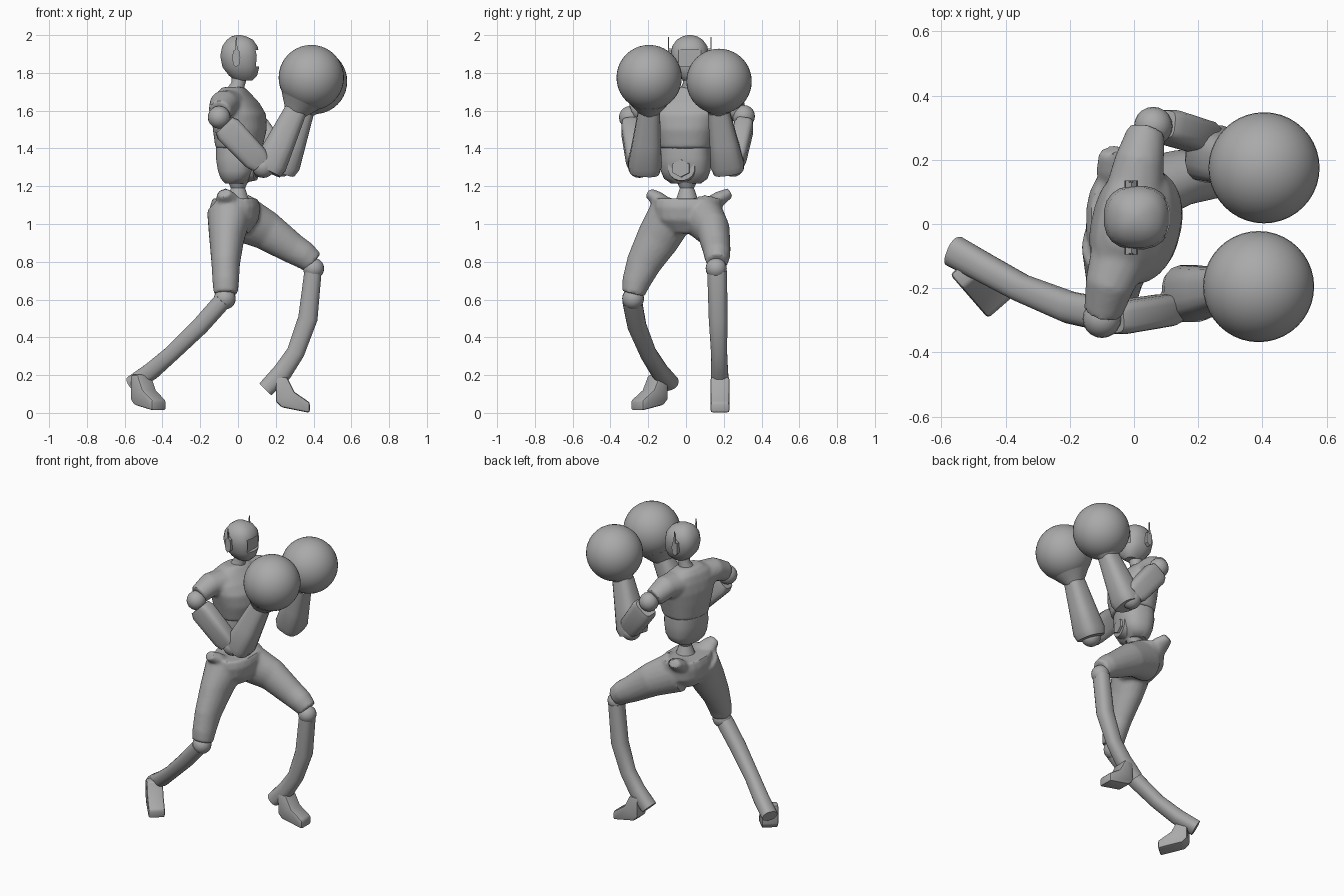
import bpy, bmesh, math
from mathutils import Vector, Matrix

old = bpy.data.objects.get("Cube")
if old:
    bpy.data.objects.remove(old, do_unlink=True)

grey = bpy.data.materials.new("plain grey")
grey.use_nodes = True
grey.diffuse_color = (0.4, 0.4, 0.4, 1)
grey.node_tree.nodes["Principled BSDF"].inputs["Base Color"].default_value = (0.4, 0.4, 0.4, 1)
parts = []
Y, X = Vector((0, 1, 0)), Vector((1, 0, 0))


def finish(name, bm):
    bmesh.ops.recalc_face_normals(bm, faces=bm.faces)
    mesh = bpy.data.meshes.new(name)
    bm.to_mesh(mesh)
    bm.free()
    mesh.materials.append(grey)
    ob = bpy.data.objects.new(name, mesh)
    bpy.context.collection.objects.link(ob)
    parts.append(ob)
    return ob


def loft(name, rings, u=Y, v=None, n=20, power=2):
    """Skin of rounded rings (centre, half size along u, half size along v)."""
    bm = bmesh.new()
    loops = []
    for i, (c, a, b) in enumerate(rings):
        side, fwd = u, v
        if v is None:
            t = Vector(rings[min(i + 1, len(rings) - 1)][0]) - Vector(rings[max(i - 1, 0)][0])
            t.normalize()
            side = (u - t * u.dot(t)).normalized()
            fwd = t.cross(side)
        loop = []
        for k in range(n):
            ang = math.tau * (k + 0.5) / n
            p, q = math.cos(ang), math.sin(ang)
            p = math.copysign(abs(p) ** (2 / power), p)
            q = math.copysign(abs(q) ** (2 / power), q)
            loop.append(bm.verts.new(Vector(c) + side * a * p + fwd * b * q))
        loops.append(loop)
    for lo, hi in zip(loops, loops[1:]):
        for k in range(n):
            bm.faces.new((lo[k], lo[(k + 1) % n], hi[(k + 1) % n], hi[k]))
    bm.faces.new(loops[0])
    bm.faces.new(loops[-1])
    return finish(name, bm)


def ball(name, c, r, n=20):
    bm = bmesh.new()
    bmesh.ops.create_uvsphere(bm, u_segments=n, v_segments=n // 2, radius=r,
                              matrix=Matrix.Translation(c))
    return finish(name, bm)


def prism(name, outline, width, matrix):
    """Outline in local x, z, extruded along local y."""
    bm = bmesh.new()
    face = bm.faces.new([bm.verts.new((x, -width / 2, z)) for x, z in outline])
    ext = bmesh.ops.extrude_face_region(bm, geom=[face])["geom"]
    bmesh.ops.translate(bm, vec=(0, width, 0),
                        verts=[g for g in ext if isinstance(g, bmesh.types.BMVert)])
    bm.transform(matrix)
    return finish(name, bm)


def apply(ob, kind, **settings):
    mod = ob.modifiers.new(kind, kind)
    for key, value in settings.items():
        setattr(mod, key, value)
    bpy.context.view_layer.objects.active = ob
    bpy.ops.object.modifier_apply(modifier=mod.name)


def drop(ob):
    parts.remove(ob)
    bpy.data.objects.remove(ob, do_unlink=True)


def fuse(name, pieces):
    """Blend overlapping pieces into one garment surface."""
    bm = bmesh.new()
    for ob in list(pieces):
        bm.from_mesh(ob.data)
        drop(ob)
    ob = finish(name, bm)
    apply(ob, "REMESH", mode="VOXEL", voxel_size=0.011)
    apply(ob, "SMOOTH", factor=0.5, iterations=4)
    return ob


# Head with recessed visor, ears and aerials
head = loft("head", [((cx, 0.02, z), a, b) for z, cx, a, b in [
    (1.76, 0.03, 0.035, 0.045), (1.785, 0.027, 0.065, 0.075), (1.83, 0.015, 0.09, 0.098),
    (1.89, 0.01, 0.1, 0.105), (1.94, 0.01, 0.095, 0.095), (1.975, 0.01, 0.07, 0.07),
    (1.993, 0.005, 0.04, 0.04), (2.0, 0.005, 0.012, 0.012)]], v=X, power=2.4)
visor = prism("visor_cutter", [(0.092, 1.835), (0.2, 1.835), (0.2, 1.92), (0.092, 1.92)], 0.12,
              Matrix.Translation((0, 0.02, 0)))
apply(head, "BOOLEAN", object=visor, operation="DIFFERENCE", solver="EXACT")
drop(visor)
ear = [(-0.012, 1.83), (0.008, 1.845), (0.012, 1.88), (0.008, 1.915), (-0.008, 1.93),
       (-0.026, 1.915), (-0.03, 1.88), (-0.026, 1.845)]
aerial = [(-0.016, 1.91), (-0.002, 1.91), (-0.007, 1.99), (-0.011, 1.99)]
for s, tag in ((1, "lead"), (-1, "rear")):
    prism(tag + "_ear", ear, 0.03, Matrix.Translation((0, 0.02 + s * 0.1, 0)))
    prism(tag + "_aerial", aerial, 0.006, Matrix.Translation((0, 0.02 + s * 0.113, 0)))
loft("neck", [((-0.02, 0.01, 1.68), 0.055, 0.055), ((0, 0.02, 1.74), 0.037, 0.037),
              ((0.01, 0.02, 1.8), 0.04, 0.045)])

# Torso, twisted toward the rear side
yaw = Matrix.Rotation(math.radians(-13.5), 3, "Z")
side, fwd = yaw @ Y, yaw @ X


def body(u, f, z):
    return Vector((-0.01, 0, z)) + side * u + fwd * f


chest = loft("chest", [(body(0, f, z), a, b) for z, f, a, b in [
    (1.4, 0.015, 0.14, 0.12), (1.5, 0.02, 0.165, 0.138), (1.58, 0.015, 0.185, 0.138),
    (1.64, 0, 0.19, 0.115), (1.69, -0.015, 0.15, 0.085), (1.725, -0.015, 0.075, 0.055)]],
    side, fwd, 28, 2.4)
sleeves = [loft("sleeve", [(body(s * 0.08, -0.01, 1.63), 0.095, 0.08),
                           (body(s * 0.2, -0.02, 1.635), 0.077, 0.072),
                           (body(s * 0.29, -0.02, 1.595), 0.06, 0.06)], fwd) for s in (1, -1)]
fuse("shirt", [chest] + sleeves)
loft("abdomen", [(body(0, f, z), a, b) for z, f, a, b in [
    (1.42, 0.01, 0.13, 0.11), (1.35, 0.01, 0.135, 0.112), (1.28, 0.01, 0.13, 0.1),
    (1.24, 0.005, 0.115, 0.08), (1.215, 0, 0.08, 0.055)]], side, fwd, 20, 2.6)
for name, r, reach, n in (("belly_plate", 0.082, 0.108, 16), ("belly_hexagon", 0.058, 0.122, 6)):
    up = Vector((0, 0, 1))
    loft(name, [(body(0, 0.06, 1.295), r, r * 0.9), (body(0, reach, 1.295), r * 0.9, r * 0.8)],
         side, up, n)
loft("waist", [((0, 0.005, z), r, r) for z, r in
               [(1.08, 0.08), (1.14, 0.055), (1.19, 0.038), (1.235, 0.06)]], v=X)

# Trousers: pelvis, flared hips and both thighs
pelvis = loft("pelvis", [((-0.02, 0.01, 0.95), 0.1, 0.08), ((-0.02, 0.01, 1.02), 0.175, 0.13),
                         ((-0.015, 0.01, 1.09), 0.185, 0.135), ((-0.015, 0.01, 1.135), 0.18, 0.12)],
              v=X, power=2.3)
hips = [loft("hip", [((-0.04, y * 0.5, 1.08), 0.07, 0.05), ((-0.06, y * 0.85, 1.135), 0.06, 0.04),
                     ((-0.075, y * 1.1, 1.165), 0.035, 0.028)], X) for y in (0.21, -0.18)]
lead_thigh = loft("thigh", [((0, 0.09, 1.04), 0.11, 0.13), ((0.15, 0.145, 0.965), 0.088, 0.105),
                            ((0.29, 0.162, 0.87), 0.074, 0.082), ((0.35, 0.165, 0.835), 0.07, 0.074),
                            ((0.4, 0.165, 0.795), 0.055, 0.062)])
rear_thigh = loft("thigh", [((-0.045, -0.07, 1.06), 0.125, 0.12), ((-0.06, -0.15, 0.92), 0.115, 0.093),
                            ((-0.065, -0.225, 0.79), 0.093, 0.076), ((-0.065, -0.265, 0.69), 0.075, 0.07),
                            ((-0.065, -0.28, 0.63), 0.062, 0.064)])
fuse("trousers", [pelvis, lead_thigh, rear_thigh] + hips)

# Knees, shins and feet
ball("lead_knee", (0.4, 0.16, 0.765), 0.056)
ball("rear_knee", (-0.07, -0.28, 0.605), 0.058)
loft("lead_shin", [((0.397, 0.165, 0.75), 0.053, 0.046), ((0.37, 0.17, 0.5), 0.05, 0.052),
                   ((0.305, 0.175, 0.32), 0.043, 0.048), ((0.235, 0.178, 0.215), 0.045, 0.052),
                   ((0.145, 0.18, 0.125), 0.05, 0.045)], power=2.4)
loft("rear_shin", [((-0.08, -0.285, 0.595), 0.052, 0.048), ((-0.2, -0.26, 0.46), 0.05, 0.047),
                   ((-0.35, -0.2, 0.315), 0.044, 0.043), ((-0.46, -0.14, 0.22), 0.046, 0.047),
                   ((-0.56, -0.085, 0.155), 0.05, 0.043)], power=2.4)
foot = [(0, 0.19), (0, 0.06), (0.03, 0.03), (0.18, 0.0), (0.18, 0.055), (0.1, 0.11), (0.06, 0.19)]
for tag, spot, turn in (("lead", (0.2, 0.18, 0), 0), ("rear", (-0.535, -0.125, 0.012), -49)):
    ob = prism(tag + "_foot", foot, 0.1,
               Matrix.Translation(spot) @ Matrix.Rotation(math.radians(turn), 4, "Z"))
    apply(ob, "BEVEL", width=0.012, segments=2)

# Arms raised in guard, with round gloves
arms = [("lead", (0.06, 0.305, 1.57), (0.08, 0.31, 1.53), (0.23, 0.265, 1.33),
         (0.23, 0.225, 1.28), (0.345, 0.172, 1.6), (0.405, 0.175, 1.755)),
        ("rear", (-0.1, -0.295, 1.565), (-0.075, -0.295, 1.525), (0.12, -0.265, 1.32),
         (0.155, -0.22, 1.28), (0.305, -0.195, 1.6), (0.388, -0.195, 1.775))]
for tag, shoulder, top, elbow, low, wrist, fist in arms:
    ball(tag + "_shoulder", shoulder, 0.06)
    top, elbow, low, wrist, fist = map(Vector, (top, elbow, low, wrist, fist))
    loft(tag + "_upper_arm", [(top, 0.045, 0.06), (top.lerp(elbow, 0.12), 0.052, 0.075),
                              (top.lerp(elbow, 0.85), 0.05, 0.07), (elbow, 0.042, 0.055)], n=16, power=4)
    ball(tag + "_elbow", elbow.lerp(low, 0.4), 0.06)
    loft(tag + "_forearm", [(low, 0.08, 0.075), (low.lerp(wrist, 0.12), 0.09, 0.088),
                            (low.lerp(wrist, 0.5), 0.075, 0.076), (wrist, 0.058, 0.06)], n=16, power=3)
    loft(tag + "_glove_cuff", [(wrist.lerp(fist, -0.1), 0.05, 0.054), (wrist, 0.062, 0.066),
                               (wrist.lerp(fist, 0.3), 0.11, 0.11)])
    ball(tag + "_glove", fist, 0.173, 40)

# Smooth shading that keeps the hard edges
bpy.ops.object.select_all(action="DESELECT")
for ob in parts:
    ob.select_set(True)
bpy.context.view_layer.objects.active = parts[0]
bpy.ops.object.shade_smooth_by_angle(angle=math.radians(35))
